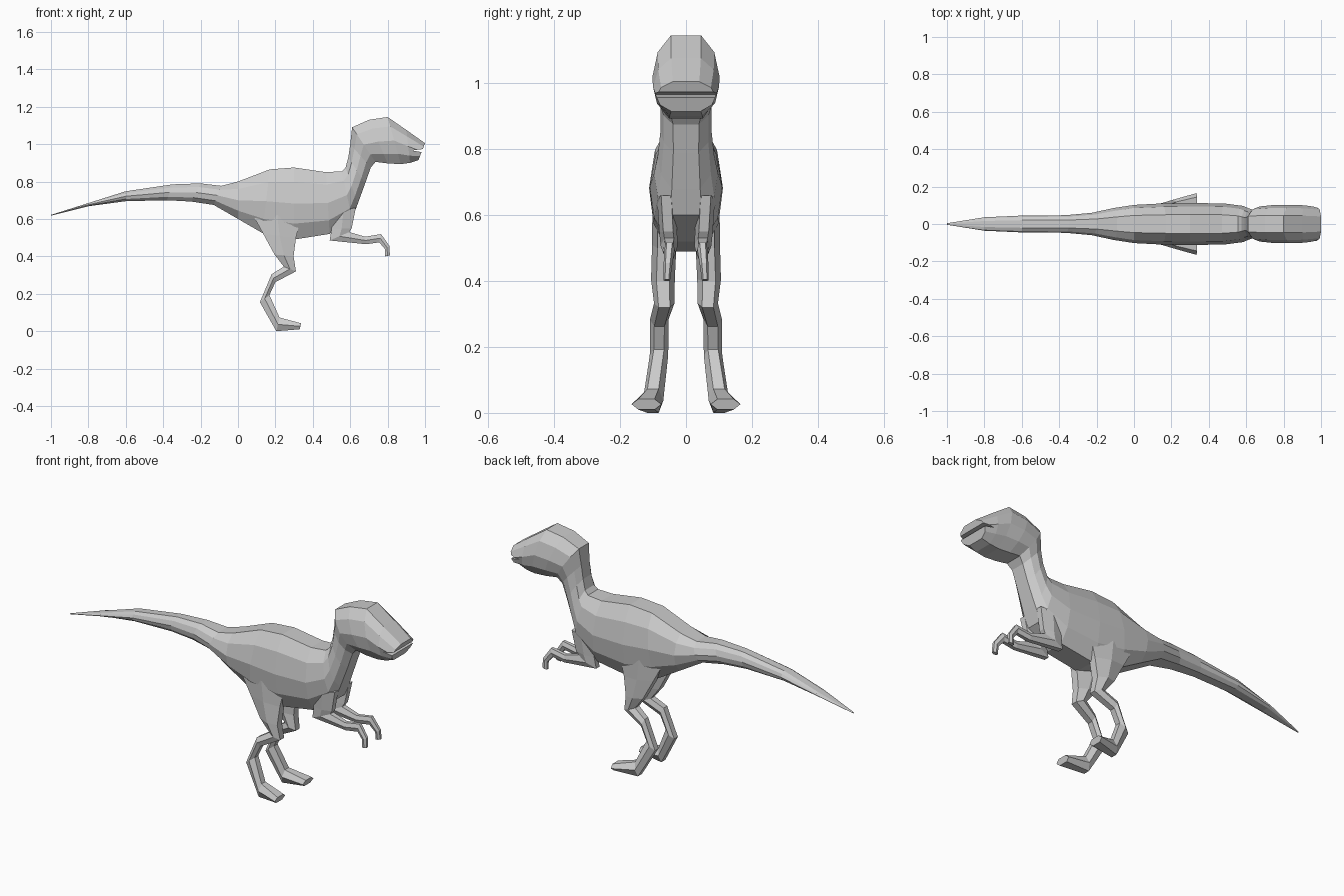
import bpy, bmesh

# Cross-sections: (fraction from first edge to second edge, share of half width)
BODY = [(0, .45), (.2, .84), (.5, 1), (.78, .88), (1, .5)]
LIMB = [(0, .55), (.5, 1), (1, .55)]


def make_object(name, bm):
    bmesh.ops.recalc_face_normals(bm, faces=bm.faces)
    me = bpy.data.meshes.new(name)
    bm.to_mesh(me)
    bm.free()
    ob = bpy.data.objects.new(name, me)
    bpy.context.collection.objects.link(ob)
    return ob


def loft(name, stations, section, mirror=False):
    """Each station: edge A x,z, edge B x,z, centre y, half width."""
    bm = bmesh.new()
    rings = []
    for ax, az, bx, bz, cy, w in stations:
        pts = [(ax + (bx - ax) * t, cy + s * w, az + (bz - az) * t) for t, s in section]
        pts += [(ax + (bx - ax) * t, cy - s * w, az + (bz - az) * t) for t, s in reversed(section)]
        rings.append([bm.verts.new(p) for p in pts])
    n = len(rings[0])
    for a, b in zip(rings, rings[1:]):
        for i in range(n):
            bm.faces.new((a[i], a[(i + 1) % n], b[(i + 1) % n], b[i]))
    bm.faces.new(rings[0])
    bm.faces.new(rings[-1])
    ob = make_object(name, bm)
    if mirror:
        m = ob.modifiers.new("mirror", 'MIRROR')
        m.use_axis = (False, True, False)
    return ob


# Tail, torso, neck and head in one continuous skin
body = loft("body", [
    (-1.0, .622, -1.0, .618, 0, .004),
    (-.8, .685, -.8, .668, 0, .036),
    (-.6, .748, -.6, .695, 0, .045),
    (-.35, .785, -.38, .70, 0, .047),
    (-.2, .79, -.25, .693, 0, .06),
    (-.09, .777, -.13, .675, 0, .085),
    (0, .80, 0, .60, 0, .102),
    (.17, .865, .13, .525, 0, .11),
    (.3, .875, .3, .49, 0, .112),
    (.47, .85, .49, .52, 0, .11),
    (.555, .855, .61, .60, 0, .097),
    (.575, .875, .64, .68, 0, .086),
    (.59, .93, .68, .79, 0, .077),
    (.60, 1.0, .71, .875, 0, .078),
    (.61, 1.09, .735, .905, 0, .094),
    (.70, 1.13, .80, .897, 0, .102),
    (.80, 1.145, .87, .893, 0, .102),
    (.90, 1.076, .92, .9, 0, .1),
    (1.0, 1.005, .965, .915, 0, .09)], BODY)

# Mouth slit cutter
bm = bmesh.new()
wedge = [(.93, .966), (1.05, .982), (1.05, .946)]
sides = [[bm.verts.new((x, y, z)) for x, z in wedge] for y in (-.2, .2)]
for s in sides:
    bm.faces.new(s)
for i in range(3):
    j = (i + 1) % 3
    bm.faces.new((sides[0][i], sides[0][j], sides[1][j], sides[1][i]))
cutter = make_object("mouth_cutter", bm)
cutter.hide_render = True
cutter.hide_set(True)
cut = body.modifiers.new("mouth", 'BOOLEAN')
cut.operation = 'DIFFERENCE'
cut.solver = 'EXACT'
cut.object = cutter

# Hind legs: thigh, shin, hock and splayed foot
loft("hind_leg", [
    (.34, .62, .08, .62, .065, .037),
    (.31, .50, .135, .52, .066, .037),
    (.297, .40, .195, .41, .07, .036),
    (.31, .32, .245, .345, .066, .031),
    (.20, .262, .18, .305, .081, .028),
    (.168, .193, .117, .155, .082, .028),
    (.222, .073, .205, 0, .1, .031),
    (.338, .042, .33, .01, .12, .045)], LIMB, True)

# Short arms with hooked hands
loft("arm", [
    (.63, .66, .50, .64, .06, .028),
    (.608, .55, .50, .545, .054, .027),
    (.595, .53, .49, .485, .051, .026),
    (.68, .505, .685, .465, .05, .019),
    (.765, .519, .755, .475, .05, .016),
    (.81, .455, .785, .44, .055, .013),
    (.812, .405, .785, .40, .058, .01)], LIMB, True)
